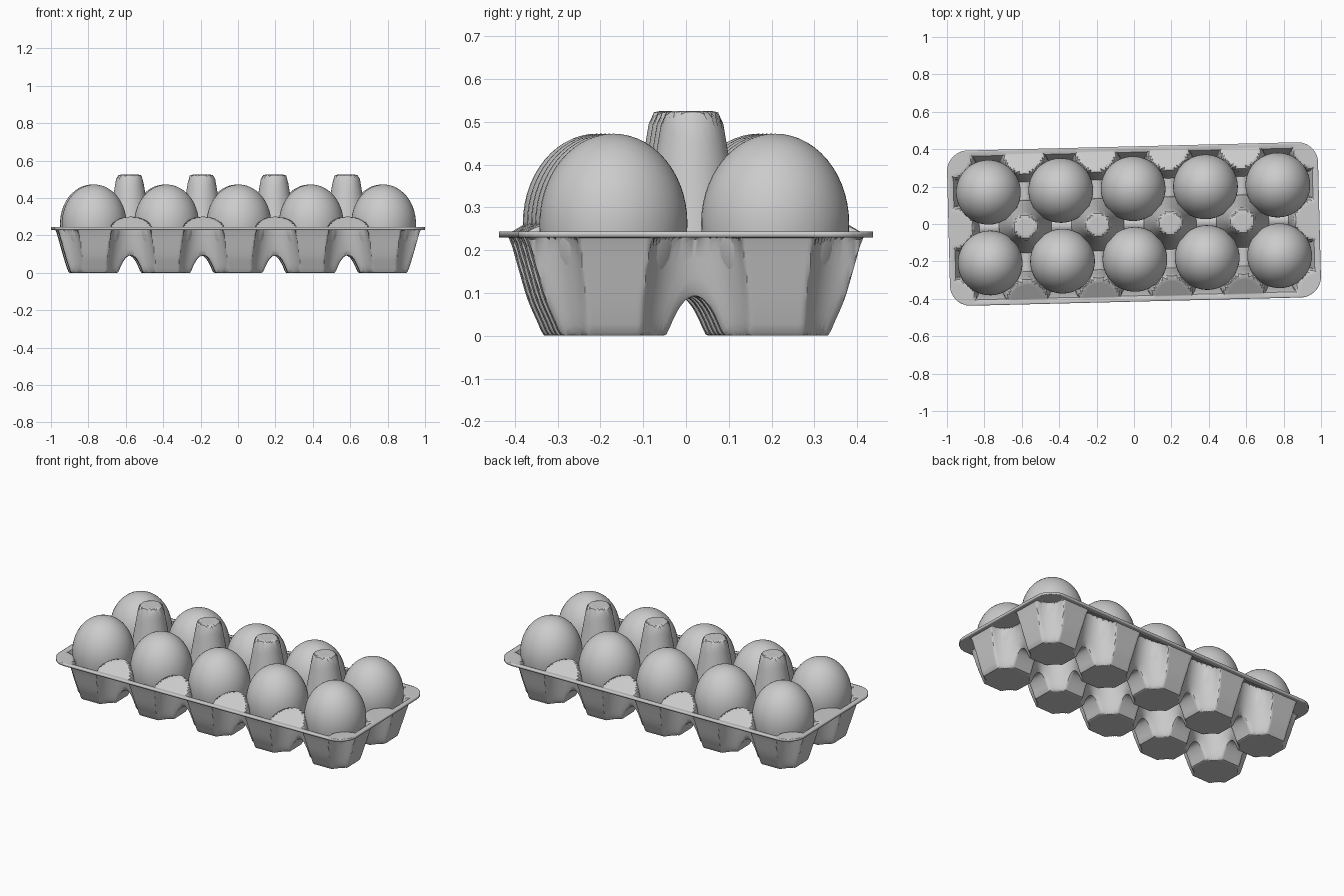
import bpy, bmesh, math

if "Cube" in bpy.data.objects:
    bpy.data.objects.remove(bpy.data.objects["Cube"])

PU, PV = 0.387, 0.38          # cup spacing along and across the tray
L, W, R = 0.992, 0.415, 0.11  # rim half length, half width, corner radius
TURN = 0.025                  # slight turn of the whole model about z
RIM, POST = 0.23, 0.511


def smax(a, b, k):
    h = max(k - abs(a - b), 0) / k
    return max(a, b) + h * h * k / 4


def smin(a, b, k):
    return -smax(-a, -b, k)


def rim_distance(u, v):
    """Signed distance to the rounded outline of the rim."""
    a, b = abs(u) - (L - R), abs(v) - (W - R)
    return math.hypot(max(a, 0), max(b, 0)) + min(max(a, b), 0) - R


def height(u, v):
    """Underside of the pressed tray: cups are what posts, ridges and walls leave."""
    d = rim_distance(u, v)
    du = ((u / PU) % 1 - 0.5) * PU
    dv = v - PV * round(v / PV)
    # low arched ridges between cups
    ridge = 0.093 * (1 - (min(abs(du), abs(dv)) / 0.066) ** 2)
    # tapered posts at every cup corner
    cone = POST - 6 * (math.hypot(du, dv) - 0.056)
    # sloping outer wall
    wall = RIM * (d + 0.088) / 0.064
    z = smax(max(ridge, -1), 0, 0.015)
    z = smax(z, cone, 0.05)
    z = smax(z, wall, 0.03)
    # flat tops: full posts inside, sloped bumps on long sides, flat at ends
    if abs(u) < 2 * PU and abs(v) < PV / 2:
        cap = POST
    elif abs(u) < 2 * PU:
        cap = RIM + 0.6 * max(0, -d - 0.03)
    else:
        cap = RIM
    return smin(z, cap, 0.015)


def build_tray():
    nu, nv = 264, 112
    bm = bmesh.new()
    grid = []
    for i in range(nu + 1):
        row = []
        for j in range(nv + 1):
            row.append(bm.verts.new((L * (2 * i / nu - 1), W * (2 * j / nv - 1), 0)))
        grid.append(row)
    for i in range(nu):
        for j in range(nv):
            q = (grid[i][j], grid[i + 1][j], grid[i + 1][j + 1], grid[i][j + 1])
            if min(rim_distance(p.co.x, p.co.y) for p in q) < -0.001:
                bm.faces.new(q)
    bmesh.ops.delete(bm, geom=[v for v in bm.verts if not v.link_faces], context='VERTS')
    for p in bm.verts:
        # pull corner vertices onto the rounded outline
        d = rim_distance(p.co.x, p.co.y)
        if d > 0:
            cx = math.copysign(L - R, p.co.x)
            cy = math.copysign(W - R, p.co.y)
            s = R / (R + d)
            if abs(p.co.x) > L - R and abs(p.co.y) > W - R:
                p.co.x = cx + (p.co.x - cx) * s
                p.co.y = cy + (p.co.y - cy) * s
        p.co.z = height(p.co.x, p.co.y)
    bm.normal_update()
    me = bpy.data.meshes.new("tray")
    bm.to_mesh(me)
    bm.free()
    return finish(me, "tray", 35)


def finish(me, name, angle):
    ob = bpy.data.objects.new(name, me)
    bpy.context.collection.objects.link(ob)
    ob.rotation_euler.z = TURN
    bpy.ops.object.select_all(action='DESELECT')
    bpy.context.view_layer.objects.active = ob
    ob.select_set(True)
    bpy.ops.object.shade_smooth_by_angle(angle=math.radians(angle))
    return ob


# pressed tray with sheet thickness
tray = build_tray()
mod = tray.modifiers.new("thickness", 'SOLIDIFY')
mod.thickness = 0.014
mod.offset = 1

# eggs: blunt end up, longer narrow end in the cup
for i in range(5):
    for j in (-1, 1):
        bm = bmesh.new()
        bmesh.ops.create_uvsphere(bm, u_segments=48, v_segments=28, radius=1)
        for p in bm.verts:
            p.co.x *= 0.173
            p.co.y *= 0.173
            p.co.z *= 0.209 if p.co.z > 0 else 0.245
        u, v = (i - 2) * PU, j * 0.189
        me = bpy.data.meshes.new("egg")
        bm.to_mesh(me)
        bm.free()
        egg = finish(me, "egg", 60)
        egg.location = (u * math.cos(TURN) - v * math.sin(TURN),
                        u * math.sin(TURN) + v * math.cos(TURN), 0.263)
